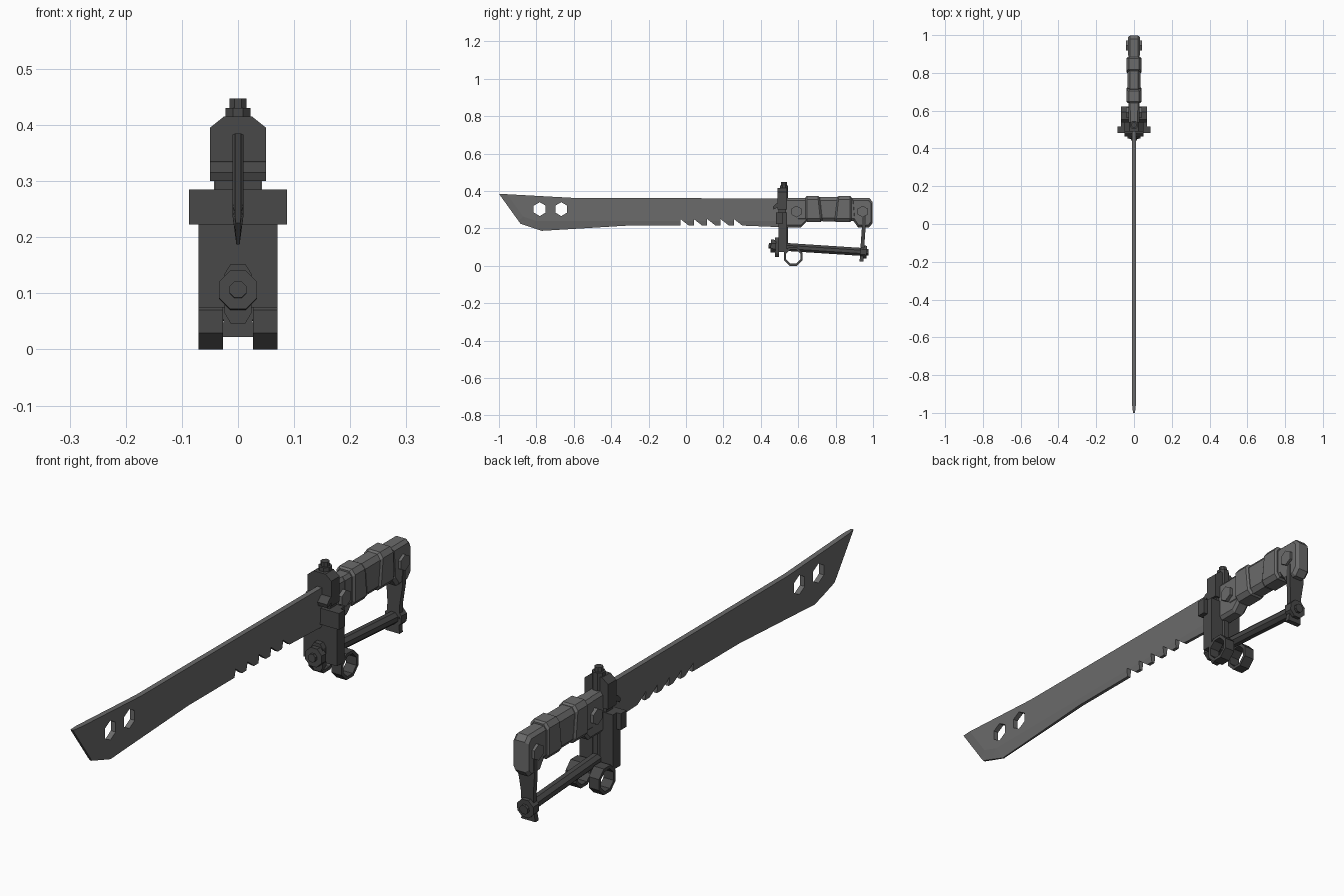
import bpy, bmesh, math
from mathutils import Vector

if "Cube" in bpy.data.objects:
    bpy.data.objects.remove(bpy.data.objects["Cube"])

# Two tones: steel for blade and handle, darker metal for the guard
mats = {}
for key, g in (("steel", .145), ("dark", .065)):
    mats[key] = bpy.data.materials.new(key)
    mats[key].diffuse_color = (g, g, g, 1)
STEEL_PARTS = ("blade", "handle", "pommel", "grip", "front_handle", "rear_handle")


def finish(name, bm):
    bmesh.ops.recalc_face_normals(bm, faces=bm.faces)
    me = bpy.data.meshes.new(name)
    bm.to_mesh(me)
    bm.free()
    me.materials.append(mats["steel" if name.startswith(STEEL_PARTS) else "dark"])
    ob = bpy.data.objects.new(name, me)
    bpy.context.collection.objects.link(ob)
    return ob


def loft(name, rings):
    """Skin a list of equal-length point rings and cap both ends."""
    bm = bmesh.new()
    vs = [[bm.verts.new(p) for p in r] for r in rings]
    n = len(vs[0])
    for a, b in zip(vs, vs[1:]):
        for i in range(n):
            j = (i + 1) % n
            bm.faces.new((a[i], a[j], b[j], b[i]))
    bm.faces.new(vs[0])
    bm.faces.new(vs[-1])
    return finish(name, bm)


def side_plate(name, pts, x0, x1):
    """Profile in (y, z) extruded along x."""
    return loft(name, [[(x, y, z) for y, z in pts] for x in (x0, x1)])


def front_plate(name, half, y0, y1):
    """Right half of a profile in (x, z), mirrored, extruded along y."""
    pts = half + [(-x, z) for x, z in reversed(half)]
    return loft(name, [[(x, y, z) for x, z in pts] for y in (y0, y1)])


def box(name, hx, y0, y1, z0, z1):
    return front_plate(name, [(hx, z0), (hx, z1)], y0, y1)


def rod(name, p, q, r, n=8):
    p, q = Vector(p), Vector(q)
    rot = (q - p).to_track_quat('Z', 'Y')
    ang = [(i + .5) * math.tau / n for i in range(n)]
    return loft(name, [[c + rot @ Vector((r * math.cos(t), r * math.sin(t), 0)) for t in ang]
                       for c in (p, q)])


def chamfered(hx, z0, z1, y, c, tilt=0):
    """Eight-sided grip section at y, leaning by tilt from bottom to top."""
    half = [(hx - c, z0), (hx, z0 + c * 1.3), (hx, z1 - c * 1.3), (hx - c, z1)]
    pts = half + [(-x, z) for x, z in reversed(half)]
    return [(x, y + tilt * ((z - z0) / (z1 - z0) - .5), z) for x, z in pts]


# Blade outline with saw notches
outline = [(.52, .36), (-.6, .363), (-1, .385), (-.885, .225), (-.77, .187),
           (-.31, .215)]
for i in range(5):
    y = -.03 + i * .0715
    outline += [(y, .215), (y, .25), (y + .045, .215)]
outline += [(.52, .206)]
blade = side_plate("blade", outline, -.01, .01)

# Ground cutting edge and tip: thin the blade beyond each bevel line
bevels = [(Vector((0, 0, .24)), Vector((0, 0, 1))),
          (Vector((0, -.95, .373)), Vector((0, .812, .584))),
          (Vector((0, -.81, .243)), Vector((0, .313, .95)))]
bm = bmesh.new()
bm.from_mesh(blade.data)
for co, no in bevels:
    bmesh.ops.bisect_plane(bm, geom=bm.verts[:] + bm.edges[:] + bm.faces[:],
                           plane_co=co, plane_no=no)
for v in bm.verts:
    d = min((v.co - co).dot(no) for co, no in bevels)
    v.co.x *= max(.3, 1 + min(0, d) * 14)
bmesh.ops.triangulate(bm, faces=bm.faces[:])
bm.to_mesh(blade.data)
bm.free()

# Two hexagonal holes near the tip
for y in (-.782, -.667):
    pts = [(y + .037 * math.sin(i * math.pi / 3), .303 + .037 * math.cos(i * math.pi / 3))
           for i in range(6)]
    cutter = side_plate("blade_hole_cutter", pts, -.1, .1)
    cutter.hide_render = True
    mod = blade.modifiers.new("hole", 'BOOLEAN')
    mod.operation = 'DIFFERENCE'
    mod.solver = 'EXACT'
    mod.object = cutter
    bpy.context.view_layer.objects.active = blade
    bpy.ops.object.modifier_apply(modifier=mod.name)
    bpy.data.objects.remove(cutter)

# Guard plates, cross band and flared lip
front_plate("guard_upper_plate", [(.05, .3), (.05, .395), (.025, .415)], .49, .54)
box("guard_neck", .04, .495, .535, .28, .305)
box("guard_lower_plate", .07, .495, .54, .075, .285)
box("guard_cross_band", .0875, .482, .517, .223, .285)
side_plate("guard_lip", [(.492, .335), (.482, .333), (.464, .315), (.468, .3), (.492, .315)],
           -.05, .05)

# Vertical post behind the guard
rod("guard_post", (0, .524, .09), (0, .524, .43), .024)
rod("guard_post_cap", (0, .524, .43), (0, .524, .447), .016)

# Two octagonal rings under the guard
for s, side in ((1, "right"), (-1, "left")):
    bm = bmesh.new()
    grid = []
    for x, r in ((.027, .054), (.07, .054), (.07, .041), (.027, .041)):
        grid.append([bm.verts.new((s * x, .573 + r * math.cos((i + .5) * math.pi / 4),
                                   .05 + r * math.sin((i + .5) * math.pi / 4)))
                     for i in range(8)])
    for k in range(4):
        a, b = grid[k], grid[(k + 1) % 4]
        for i in range(8):
            j = (i + 1) % 8
            bm.faces.new((a[i], a[j], b[j], b[i]))
    finish("guard_ring_" + side, bm)

# Knuckle bar with nuts at both ends
a, b = Vector((0, .44, .107)), Vector((0, .976, .072))
at = lambda y: a.lerp(b, (y - a.y) / (b.y - a.y))
rod("knuckle_bar", at(.47), at(.96), .023)
rod("front_bolt_tip", at(.442), at(.46), .016)
rod("front_nut", at(.453), at(.48), .037)
front_plate("front_collar", [(.013, .046), (.024, .065), (.024, .135), (.013, .152)], .475, .497)
rod("rear_nut", at(.932), at(.966), .037)
rod("rear_bolt_tip", at(.963), at(.976), .018)

# Rear bracket joining the bar to the pommel
loft("rear_bracket", [[(-w, y - .01, z), (w, y - .01, z), (w, y + .01, z), (-w, y + .01, z)]
                      for w, y, z in ((.03, .938, .022), (.026, .94, .05), (.026, .945, .13),
                                      (.034, .95, .2), (.034, .953, .27))])

# Handle core: ferrule, tang and chamfered pommel
loft("handle_ferrule", [chamfered(.028, z0, .362, y, .01)
                        for y, z0 in ((.53, .205), (.615, .205), (.645, .235))])
loft("handle_core", [chamfered(.03, .24, .362, y, .01) for y in (.6, .92)])
pommel = [(.885, .362), (.98, .362), (.998, .342), (.998, .228), (.978, .205),
          (.92, .205), (.895, .24)]
loft("pommel", [[(x, .945 + (y - .945) * k, .285 + (z - .285) * k) for y, z in pommel]
                for x, k in ((-.032, .85), (-.02, 1), (.02, 1), (.032, .85))])

# Three overlapping grip wraps
for i, (y0, y1, w, t0, t1) in enumerate(((.64, .72, .04, 0, -.015), (.715, .81, .034, -.015, .015),
                                         (.802, .885, .04, .015, 0))):
    z0, z1 = .237 - (w - .034) * .5, .368 + (w - .034)
    loft("grip_wrap_%d" % (i + 1),
         [chamfered(w - d, z0 + d, z1 - d, y, .014, t)
          for y, d, t in ((y0, .006, t0), (y0 + .008, 0, t0), (y1 - .008, 0, t1), (y1, .006, t1))])

# Hexagonal bolts through the handle
for name, y in (("front_handle_bolt", .59), ("rear_handle_bolt", .945)):
    rod(name, (-.043, y, .29), (.043, y, .29), .031, 6)

for m in bpy.data.materials:
    if m.users and not m.is_grease_pencil:
        m.use_nodes = True
        m.node_tree.nodes["Principled BSDF"].inputs["Base Color"].default_value = m.diffuse_color
